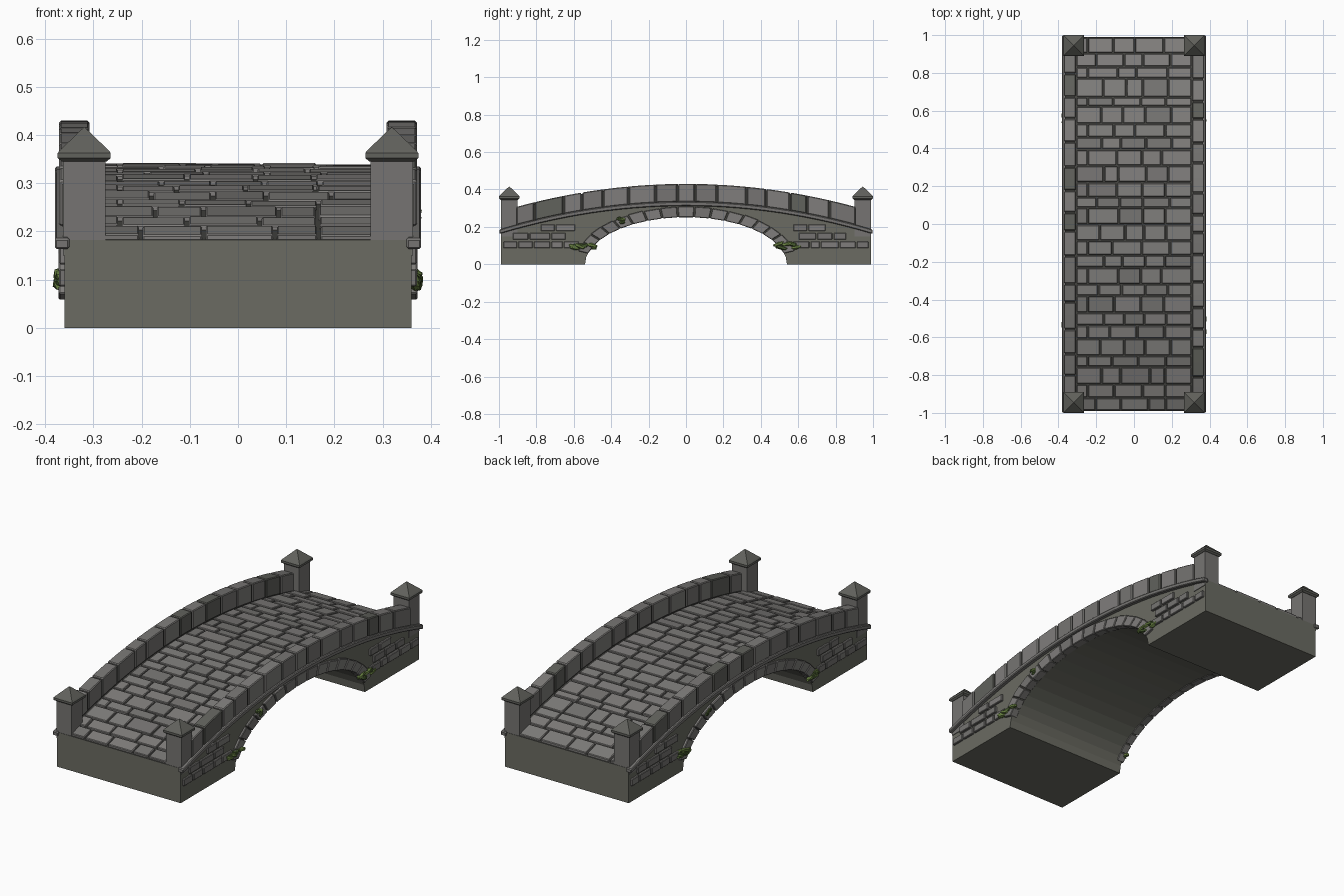
import bpy, bmesh, math, random
from mathutils import Vector, Matrix

random.seed(7)
cube = bpy.data.objects.get("Cube")
if cube:
    bpy.data.objects.remove(cube, do_unlink=True)


def material(name, rgb):
    m = bpy.data.materials.new(name)
    m.use_nodes = True
    col = (*rgb, 1)
    m.diffuse_color = col
    bsdf = m.node_tree.nodes["Principled BSDF"]
    bsdf.inputs["Base Color"].default_value = col
    bsdf.inputs["Roughness"].default_value = 0.9
    return m


MATS = [
    material("light stone", (0.215, 0.208, 0.2)),
    material("mid stone", (0.18, 0.175, 0.168)),
    material("dark stone", (0.12, 0.122, 0.108)),
    material("wall stone", (0.145, 0.147, 0.122)),
    material("mortar", (0.06, 0.06, 0.054)),
    material("moss", (0.14, 0.22, 0.055)),
    material("dark moss", (0.065, 0.11, 0.03)),
]
LIGHT, MID, DARK, WALL, MORTAR, MOSS, DARK_MOSS = range(len(MATS))


def finish(bm, name, bevel=0):
    bmesh.ops.recalc_face_normals(bm, faces=bm.faces[:])
    mesh = bpy.data.meshes.new(name)
    bm.to_mesh(mesh)
    bm.free()
    for m in MATS:
        mesh.materials.append(m)
    ob = bpy.data.objects.new(name, mesh)
    bpy.context.collection.objects.link(ob)
    if bevel:
        mod = ob.modifiers.new("Bevel", "BEVEL")
        mod.width = bevel
        mod.segments = 1
        mod.limit_method = "ANGLE"
    return ob


def prism(bm, yz, x0, x1, mat):
    """Extrude a side outline across x."""
    a = [bm.verts.new((x0, y, z)) for y, z in yz]
    b = [bm.verts.new((x1, y, z)) for y, z in yz]
    n = len(yz)
    faces = [bm.faces.new(a), bm.faces.new(b[::-1])]
    faces += [bm.faces.new((a[i], a[(i + 1) % n], b[(i + 1) % n], b[i])) for i in range(n)]
    for f in faces:
        f.material_index = mat


def bow(y):
    return -0.15 * y * y


def arc(y0, y1, z, n):
    ys = [y0 + (y1 - y0) * i / n for i in range(n + 1)]
    return [(y, z + bow(y)) for y in ys]


def strip(y0, y1, zb, zt, n=1):
    """Outline of a band following the bridge curve."""
    return arc(y0, y1, zb, n) + arc(y1, y0, zt, n)


def ellipse(t, grow=0):
    return ((0.54 + grow) * math.cos(t), (0.255 + grow) * math.sin(t))


def cuts(a, b, size):
    """Uneven joint positions between a and b."""
    n = max(1, round((b - a) / size))
    step = (b - a) / n
    inner = [a + step * (i + random.uniform(-0.2, 0.2)) for i in range(1, n)]
    return [a] + inner + [b]


# Bridge body with arched opening
bm = bmesh.new()
opening = [ellipse(math.pi * i / 20) for i in range(21)]
prism(bm, arc(-0.99, 0.99, 0.329, 28) + [(0.99, 0)] + opening + [(-0.99, 0)], -0.36, 0.36, WALL)
bmesh.ops.recalc_face_normals(bm, faces=bm.faces[:])
for f in bm.faces:
    if f.normal.z > 0.5:
        f.material_index = MORTAR
finish(bm, "bridge_body")

# Paving in staggered rows
bm = bmesh.new()
rows = cuts(-0.99, 0.99, 0.075)
for i, (y0, y1) in enumerate(zip(rows, rows[1:])):
    shift = 0.06 * (i % 2)
    xs = cuts(-0.305 + shift, 0.305, 0.125)
    if shift:
        xs.insert(0, -0.305)
    for x0, x1 in zip(xs, xs[1:]):
        top = 0.34 + random.uniform(-0.002, 0.002)
        mat = random.choice((LIGHT, LIGHT, MID))
        prism(bm, strip(y0 + 0.004, y1 - 0.004, 0.32, top), x0 + 0.004, x1 - 0.004, mat)
finish(bm, "paving_stones", 0.003)

for side, s in (("left", 1), ("right", -1)):
    # Parapet stones around a mortar core
    bm = bmesh.new()
    prism(bm, strip(-0.91, 0.91, 0.32, 0.422, 24), s * 0.314, s * 0.364, MORTAR)
    finish(bm, side + "_parapet_core")
    bm = bmesh.new()
    joints = cuts(-0.91, 0.91, 0.118)
    for y0, y1 in zip(joints, joints[1:]):
        mat = random.choice((LIGHT, MID, MID, DARK))
        prism(bm, strip(y0 + 0.004, y1 - 0.004, 0.334, 0.43, 2), s * 0.308, s * 0.371, mat)
    finish(bm, side + "_parapet_stones", 0.004)

    # Projecting string course
    bm = bmesh.new()
    prism(bm, strip(-0.998, 0.998, 0.312, 0.335, 28), s * 0.35, s * 0.38, MID)
    finish(bm, side + "_string_course", 0.004)

    # Arch ring stones
    bm = bmesh.new()
    count, start = 17, math.radians(13)
    step = (math.pi - 2 * start) / count
    for i in range(count):
        t0 = start + i * step + 0.005
        t1 = start + (i + 1) * step - 0.005
        grow = 0.055 + random.uniform(-0.004, 0.002)
        outline = [ellipse(t0, -0.003), ellipse(t0, grow), ellipse(t1, grow), ellipse(t1, -0.003)]
        prism(bm, outline, s * 0.33, s * 0.372, random.choice((LIGHT, LIGHT, MID)))
    finish(bm, side + "_arch_ring", 0.003)

    # Patches of exposed wall bricks
    bm = bmesh.new()
    courses = [(-0.98, -0.57, 0.086), (-0.93, -0.64, 0.132), (-0.78, -0.59, 0.178),
               (0.57, 0.98, 0.086), (0.6, 0.86, 0.132), (0.57, 0.75, 0.178)]
    for a, b, z in courses:
        ys = cuts(a, b, 0.09)
        for y0, y1 in zip(ys, ys[1:]):
            p, q = sorted((s * y0, s * y1))
            outline = [(p + 0.004, z), (q - 0.004, z), (q - 0.004, z + 0.036), (p + 0.004, z + 0.036)]
            prism(bm, outline, s * 0.35, s * 0.371, random.choice((LIGHT, MID, MID)))
    finish(bm, side + "_wall_bricks", 0.003)

    # Moss clumps
    bm = bmesh.new()
    for y, z, length, count in ((-0.55, 0.1, 0.05, 7), (0.54, 0.1, 0.05, 7), (-0.345, 0.235, 0.014, 4)):
        for i in range(count):
            pos = Vector((s * random.uniform(0.364, 0.372),
                          s * (y + random.uniform(-length, length)),
                          z + random.uniform(-0.012, 0.012)))
            size = Vector((0.014, 0.014 + length * 0.4, 0.012))
            mat4 = (Matrix.Translation(pos)
                    @ Matrix.Rotation(random.uniform(-0.4, 0.4), 4, "X")
                    @ Matrix.Diagonal((*size, 1)))
            made = bmesh.ops.create_icosphere(bm, subdivisions=1, radius=1, matrix=mat4)
            for f in {f for v in made["verts"] for f in v.link_faces}:
                f.material_index = MOSS if i % 3 else DARK_MOSS
    finish(bm, side + "_moss")

# Corner posts with pyramid caps
POST = [(0.044, 0.15), (0.044, 0.35)]
CAP = [(0.046, 0.345), (0.055, 0.352), (0.055, 0.363), (0.05, 0.369), (0.001, 0.416)]


def square_loft(bm, profile, x, y, mat):
    rings = []
    for h, z in profile:
        rings.append([bm.verts.new((x + h * a, y + h * b, z))
                      for a, b in ((-1, -1), (1, -1), (1, 1), (-1, 1))])
    faces = [bm.faces.new(rings[0]), bm.faces.new(rings[-1])]
    for lo, hi in zip(rings, rings[1:]):
        faces += [bm.faces.new((lo[k], lo[(k + 1) % 4], hi[(k + 1) % 4], hi[k])) for k in range(4)]
    for f in faces:
        f.material_index = mat


for end, y in (("front", -0.945), ("back", 0.945)):
    for side, x in (("left", 0.319), ("right", -0.319)):
        bm = bmesh.new()
        square_loft(bm, POST, x, y, MID)
        finish(bm, f"{end}_{side}_post")
        bm = bmesh.new()
        square_loft(bm, CAP, x, y, DARK)
        finish(bm, f"{end}_{side}_post_cap")
